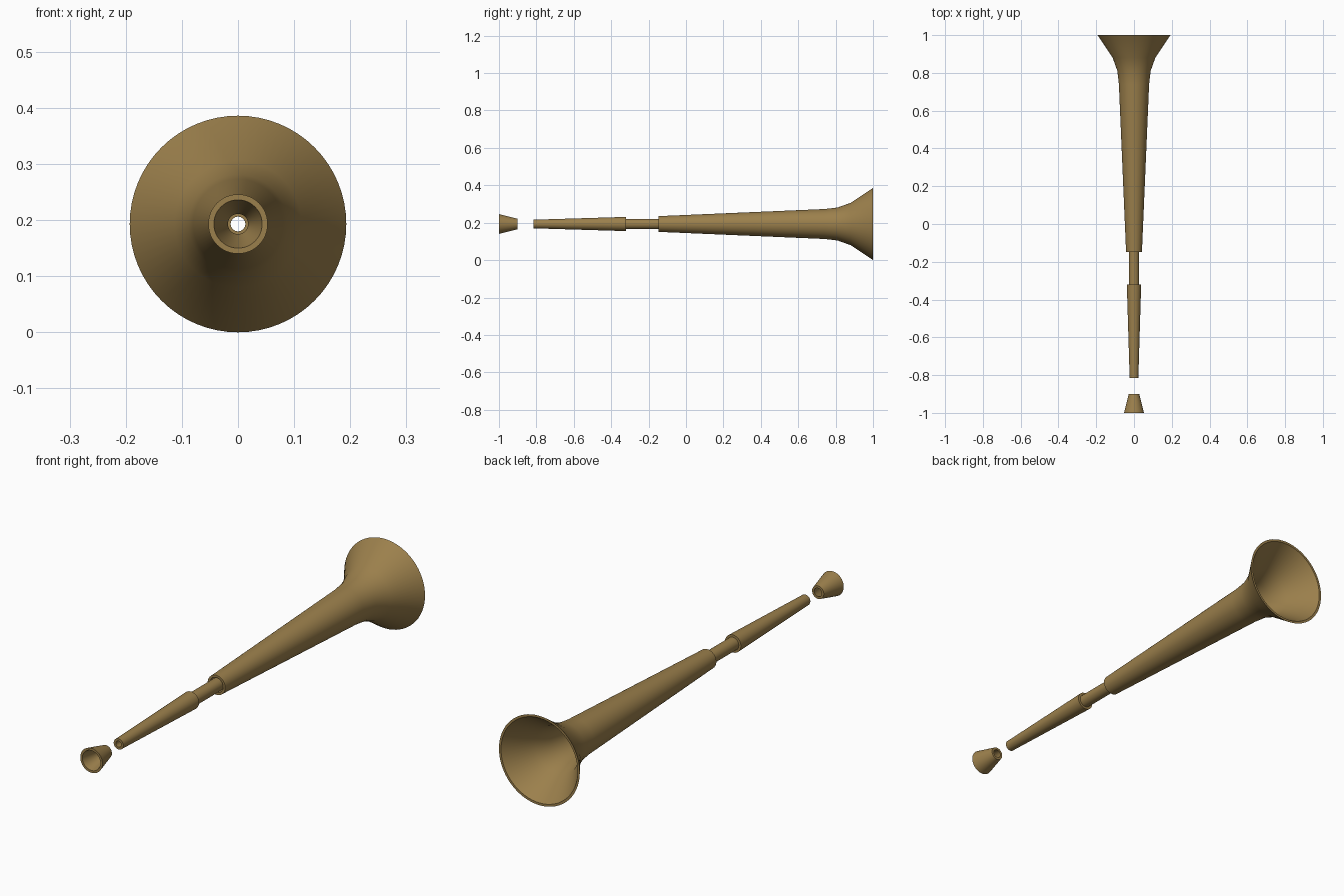
import bpy, bmesh, math

if "Cube" in bpy.data.objects:
    bpy.data.objects.remove(bpy.data.objects["Cube"])

AXIS_Z = 0.193   # height of the horn's centre line
WALL = 0.01      # tube wall thickness
SEGS = 64

brass = bpy.data.materials.new("aged brass")
brass.diffuse_color = (0.33, 0.215, 0.072, 1)
brass.use_nodes = True
brass.node_tree.nodes["Principled BSDF"].inputs["Base Color"].default_value = brass.diffuse_color


def tube(name, profile):
    """Hollow open-ended tube along y from (y, outer radius) points."""
    loop = profile + [(y, r - WALL) for y, r in reversed(profile)]
    bm = bmesh.new()
    rings = []
    for y, r in loop:
        rings.append([bm.verts.new((r * math.cos(a), y, AXIS_Z + r * math.sin(a)))
                      for a in (2 * math.pi * i / SEGS for i in range(SEGS))])
    for k, a in enumerate(rings):
        b = rings[(k + 1) % len(rings)]
        for i in range(SEGS):
            j = (i + 1) % SEGS
            bm.faces.new((a[i], a[j], b[j], b[i]))
    bmesh.ops.recalc_face_normals(bm, faces=bm.faces)
    me = bpy.data.meshes.new(name)
    bm.to_mesh(me)
    bm.free()
    me.materials.append(brass)
    ob = bpy.data.objects.new(name, me)
    bpy.context.collection.objects.link(ob)
    bpy.ops.object.select_all(action='DESELECT')
    ob.select_set(True)
    bpy.context.view_layer.objects.active = ob
    bpy.ops.object.shade_smooth_by_angle(angle=math.radians(30))
    return ob


# separate cup at the blowing end
tube("mouthpiece", [(-1.0, 0.053), (-0.9, 0.028)])
# tapered front pipe
tube("front_pipe", [(-0.815, 0.023), (-0.32, 0.038)])
# narrow sleeve joining the two pipes
tube("joining_sleeve", [(-0.335, 0.0275), (-0.13, 0.0275)])
# long main pipe opening into the flared bell
tube("main_pipe_and_bell", [(-0.147, 0.042), (0.74, 0.080), (0.81, 0.088),
                            (0.88, 0.113), (1.0, 0.193)])
